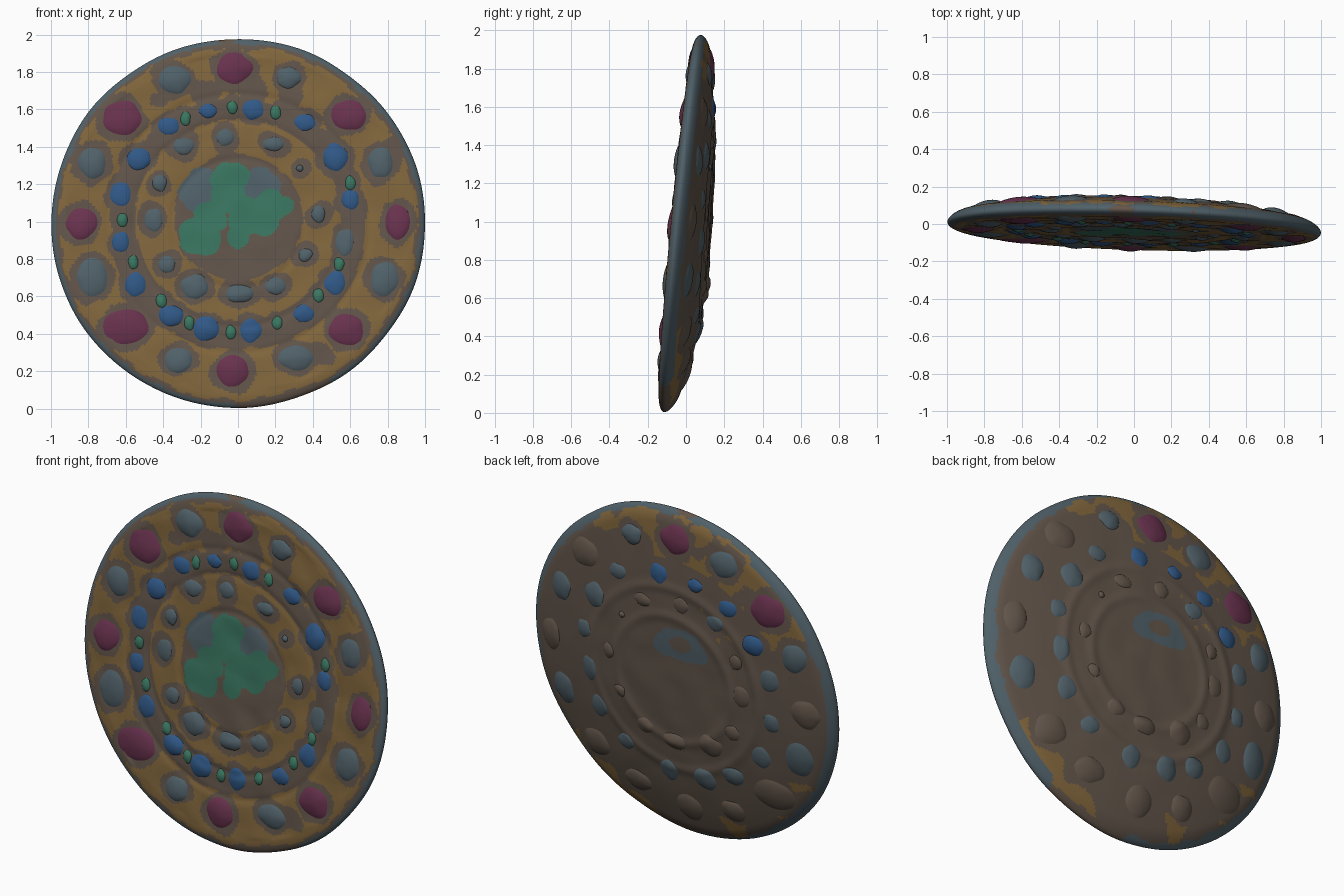
import bpy, bmesh, math
from mathutils import Vector, noise

cube = bpy.data.objects.get("Cube")
if cube:
    bpy.data.objects.remove(cube, do_unlink=True)

COLOURS = {
    "brown clay": (0.122, 0.091, 0.069),
    "ochre gold": (0.22, 0.132, 0.045),
    "slate": (0.08, 0.118, 0.14),
    "deep blue": (0.03, 0.098, 0.24),
    "sea green": (0.042, 0.18, 0.118),
    "magenta": (0.14, 0.032, 0.076),
}
BROWN, GOLD, SLATE, BLUE, GREEN, MAGENTA = range(6)
MATS = []
for name, rgb in COLOURS.items():
    m = bpy.data.materials.new(name)
    m.use_nodes = True
    m.diffuse_color = (*rgb, 1)
    bsdf = m.node_tree.nodes["Principled BSDF"]
    bsdf.inputs["Base Color"].default_value = (*rgb, 1)
    bsdf.inputs["Roughness"].default_value = 0.8
    MATS.append(m)

FRONT, BACK = -1, 1


def wob(u, v, freq, seed=0.0):
    return noise.noise(Vector((u * freq, v * freq, seed)))


def place(u, v, side, lift=0.0):
    """Point on the leaning disc: u across, v up, both measured from its centre."""
    r = min(math.hypot(u, v), 1.0)
    edge = math.sqrt(max(0.0, 1 - (max(0.0, r - 0.92) / 0.08) ** 2))
    if side == FRONT:
        depth = -0.034 + 0.007 * wob(u, v, 7) * (r < 0.92)
        for groove in (0.35, 0.56, 0.7):
            depth += 0.005 * math.exp(-((r - groove) / 0.02) ** 2)
    else:
        depth = 0.04 + 0.105 * (1 - r ** 2.6) - 0.035 * v * (1 - r * r)
        depth += 0.008 * wob(u, v, 6, 5) * (1 - r)
        for ridge in (0.38, 0.55):
            depth += 0.007 * math.exp(-((r - ridge) / 0.03) ** 2)
    ang = math.atan2(v, u)
    grow = 1 + 0.008 * r * wob(math.cos(ang), math.sin(ang), 2.5, 3)
    y = -0.018 + 0.094 * v - 0.03 * u + depth * edge + side * lift
    return Vector((u * grow, y, 0.99 + v * grow * 0.985))


def finish(bm, name):
    bmesh.ops.recalc_face_normals(bm, faces=bm.faces)
    mesh = bpy.data.meshes.new(name)
    bm.to_mesh(mesh)
    bm.free()
    for m in MATS:
        mesh.materials.append(m)
    mesh.polygons.foreach_set("use_smooth", [True] * len(mesh.polygons))
    obj = bpy.data.objects.new(name, mesh)
    bpy.context.collection.objects.link(obj)


def hundredths(rows):
    return [tuple(n / 100 for n in row) for row in rows]


# Bosses in hundredths of the radius: across, up, half width, half height
MAGENTA_SPOTS = [(-2, 84, 10, 9), (-62, 57, 11, 10), (-84, 0, 9, 9), (-60, -56, 13, 10),
                 (-3, -80, 9, 9), (58, -58, 10, 9), (85, 1, 7, 10), (59, 59, 10, 9)]
SLATE_SPOTS = [(-34, 78, 9, 8), (27, 79, 7, 6), (-78, 33, 8, 9), (76, 33, 7, 9),
               (-78, -29, 9, 11), (78, -30, 8, 10), (-32, -74, 8, 7), (31, -73, 10, 7), (57, -10, 5, 8)]
BLUE_SPOTS = [(-37, 53, 6, 5), (-16, 61, 5, 4), (8, 62, 6, 6), (36, 55, 6, 5), (52, 36, 7, 8),
              (60, 13, 5, 6), (52, -32, 6, 7), (35, -49, 6, 5), (7, -58, 6, 7), (-17, -57, 7, 7),
              (-36, -50, 7, 6), (-55, -33, 6, 7), (-63, -10, 5, 6), (-63, 16, 6, 7), (-53, 35, 7, 6)]
GREEN_SPOTS = [(-28, 57), (-3, 63), (20, 60), (60, 22), (-62, 2), (-56, -21), (-41, -42),
               (-26, -54), (-4, -59), (21, -54), (43, -39), (54, -22)]
INNER_SPOTS = [(-29, 42, 6, 5), (-7, 47, 5, 5), (19, 43, 6, 4), (-42, 22, 4, 5), (-45, 2, 5, 7),
               (-38, -22, 5, 5), (-23, -34, 8, 7), (1, -38, 8, 5), (20, -34, 6, 5),
               (36, -17, 4, 4), (43, 5, 4, 5), (33, 30, 2, 2)]
RINGS = [
    ("magenta_bosses", MAGENTA, hundredths(MAGENTA_SPOTS)),
    ("outer_slate_bosses", SLATE, hundredths(SLATE_SPOTS)),
    ("blue_bosses", BLUE, hundredths(BLUE_SPOTS)),
    ("green_beads", GREEN, hundredths((*p, 3, 4) for p in GREEN_SPOTS)),
    ("inner_slate_bosses", SLATE, hundredths(INNER_SPOTS)),
]
SPOTS = [spot for ring in RINGS for spot in ring[2]]

# Round patches that merge into painted areas: across, up, radius
LEAF = hundredths([(-7, 25, 8), (-1, 26, 7), (-5, 14, 9), (17, 10, 9), (24, 10, 5), (6, 4, 11),
                   (14, 0, 8), (-15, 3, 9), (-23, -6, 9), (-17, -8, 8), (1, -8, 6)])
LEAF_SHADE = hundredths([(-18, 18, 13), (13, 20, 10)])
BARE = hundredths([(-18, 71, 8), (10, 71, 9), (28, 70, 7), (45, -70, 6), (84, 40, 7), (-44, 66, 5)])


def inside(patches, u, v, n):
    return any(math.hypot(u - a, v - b) < c + n for a, b, c in patches)


def near_spot(u, v, n):
    pad = 0.03 + 0.03 * n
    return any(abs(u - a) < 0.2 and math.hypot((u - a) / (w + pad), (v - b) / (h + pad)) < 1
               for a, b, w, h in SPOTS)


def painted_back(u, v, start=78):
    """The upper part of the back where the front colours wrap over."""
    return start < math.degrees(math.atan2(v, u)) < 152


def rim_colour(u, v):
    return SLATE if abs(u) > 0.5 or wob(u, v, 3, 6) > 0 else BROWN


def back_colour(u, v, r, n):
    if r > (0.955 if abs(u) > 0.5 else 0.975) + 0.015 * n:
        return rim_colour(u, v)
    outer = painted_back(u, v) and 0.72 < r and n > -0.15
    top_edge = painted_back(u, v, 55) and r > 0.84 and n > -0.2
    inner = painted_back(u, v, 92) and 0.44 < r < 0.53 and n > 0.05
    low_edge = v < -0.45 and r > 0.83 and wob(u, v, 5, 9) > 0.15
    if (outer or top_edge or inner or low_edge) and not near_spot(u, v, n):
        return GOLD
    arc = math.hypot((u + 0.06) / 0.17, (v - 0.22) / 0.1) + 0.3 * n
    return SLATE if 0.45 < arc < 1 else BROWN


def front_colour(u, v, r, n):
    if r > 0.975 + 0.012 * n:
        return rim_colour(u, v)
    if math.hypot(u, v - 0.035) < 0.345 + 0.02 * n:
        if inside(LEAF, u, v, n * 0.025):
            return GREEN
        return SLATE if inside(LEAF_SHADE, u, v, n * 0.04) else BROWN
    inner = math.hypot(u, v - 0.02) < 0.55 + 0.012 * n
    outer = 0.685 + 0.03 * n < r < 0.955 + 0.03 * n and not inside(BARE, u, v, n * 0.05)
    return GOLD if (inner or outer) and not near_spot(u, v, n) else BROWN


# Disc body: front and back polar grids joined at the rim
SEG = 360
radii = [0.92 * i / 92 for i in range(1, 93)]
radii += [0.92 + 0.08 * math.sin(math.pi / 2 * i / 10) for i in range(1, 11)]
bm = bmesh.new()
for side, colour_rule in ((FRONT, front_colour), (BACK, back_colour)):
    hub = bm.verts.new(place(0, 0, side))
    prev, prev_r = None, 0.0
    for r in radii:
        ring = []
        for i in range(SEG):
            t = math.tau * i / SEG
            ring.append(bm.verts.new(place(r * math.cos(t), r * math.sin(t), side)))
        mid = (r + prev_r) / 2
        for i in range(SEG):
            j = (i + 1) % SEG
            corners = [prev[i], prev[j], ring[j], ring[i]] if prev else [hub, ring[j], ring[i]]
            t = math.tau * (i + 0.5) / SEG
            u, v = mid * math.cos(t), mid * math.sin(t)
            bm.faces.new(corners).material_index = colour_rule(u, v, mid, wob(u, v, 9, 2))
        prev, prev_r = ring, r
bmesh.ops.remove_doubles(bm, verts=bm.verts, dist=0.0001)
finish(bm, "disc_body")


def add_boss(bm, spot, side, colour):
    """Low dome with an irregular outline, seated on the disc surface."""
    u, v, w, h = spot
    lift = 0.018 if w > 0.065 else 0.012
    steps, sides = 6, 28
    top = bm.verts.new(place(u, v, side, lift))
    prev = None
    for s in range(1, steps + 1):
        f = s / steps
        ring = []
        for i in range(sides):
            t = math.tau * i / sides
            k = f * (1 + 0.16 * wob(math.cos(t) + u * 9, math.sin(t) + v * 9, 1.1, 4))
            rise = lift * (1 - f * f) if s < steps else -0.003
            ring.append(bm.verts.new(place(u + w * k * math.cos(t), v + h * k * math.sin(t), side, rise)))
        for i in range(sides):
            j = (i + 1) % sides
            corners = [prev[i], prev[j], ring[j], ring[i]] if prev else [top, ring[j], ring[i]]
            bm.faces.new(corners).material_index = colour
        prev = ring


def back_shade(colour, u, v):
    """Bosses on the back keep their colour only near the top."""
    if painted_back(u, v) and math.hypot(u, v) > 0.5:
        return colour
    if colour == MAGENTA or v < -0.65 or math.hypot(u, v) < 0.5:
        return BROWN
    return SLATE


# Bosses on the front, and their duller counterparts on the back
for name, colour, spots in RINGS:
    bm = bmesh.new()
    for spot in spots:
        add_boss(bm, spot, FRONT, colour)
    finish(bm, "front_" + name)
    if colour != GREEN:
        bm = bmesh.new()
        for spot in spots:
            add_boss(bm, spot, BACK, back_shade(colour, *spot[:2]))
        finish(bm, "back_" + name)
